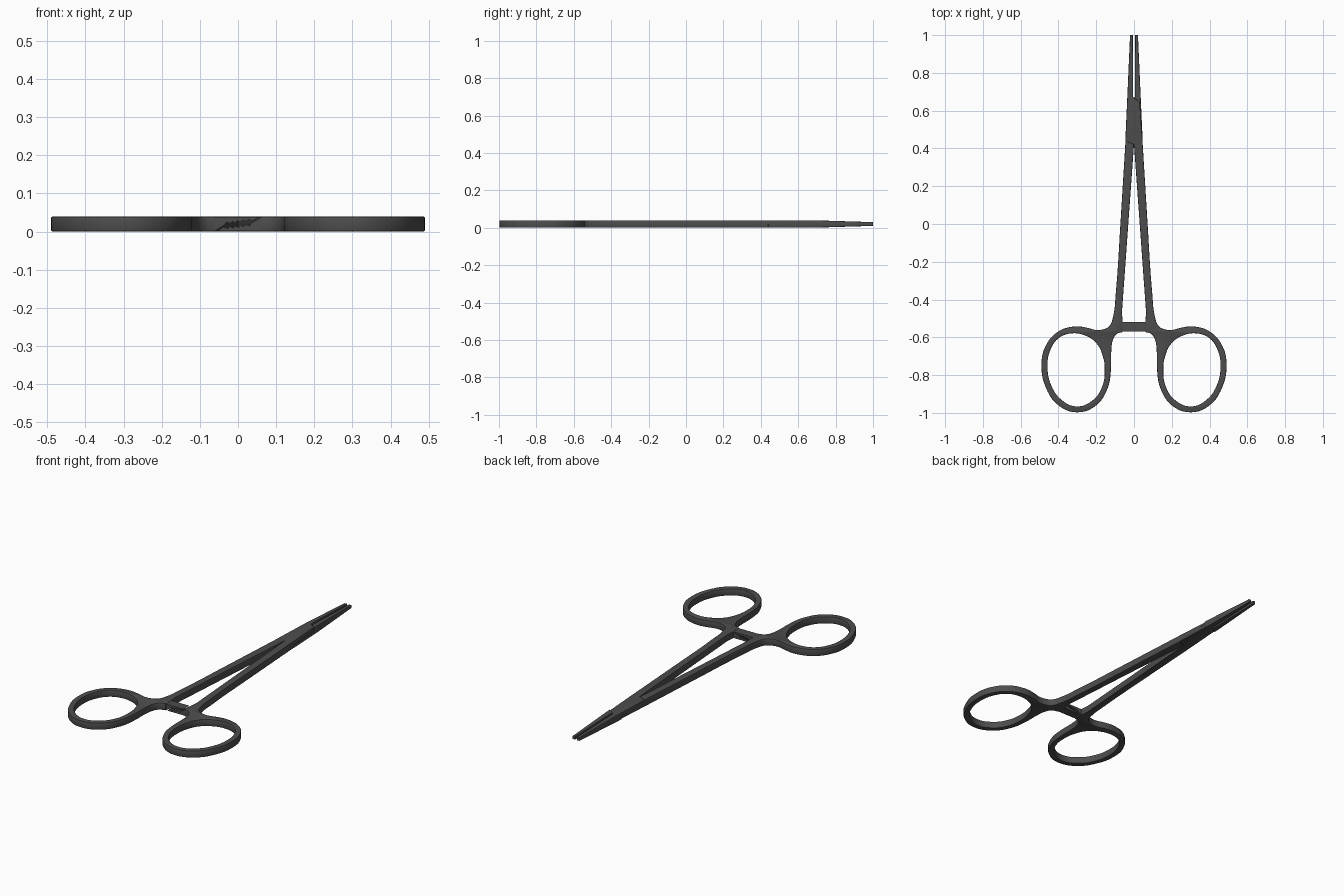
import bpy, bmesh, math

if "Cube" in bpy.data.objects:
    bpy.data.objects.remove(bpy.data.objects["Cube"])

T = 0.04      # overall thickness
MID = T / 2

steel = bpy.data.materials.new("dark_steel")
steel.diffuse_color = (0.075, 0.075, 0.075, 1)
steel.use_nodes = True
steel.node_tree.nodes["Principled BSDF"].inputs["Base Color"].default_value = steel.diffuse_color


def spline(curve, pts):
    """Closed bezier; a third value of 1 marks a sharp corner."""
    s = curve.splines.new('BEZIER')
    s.bezier_points.add(len(pts) - 1)
    for bp, p in zip(s.bezier_points, pts):
        bp.co = (p[0], p[1], 0)
        kind = 'VECTOR' if len(p) > 2 else 'AUTO'
        bp.handle_left_type = bp.handle_right_type = kind
    s.use_cyclic_u = True
    s.resolution_u = 5


def prism(name, pts, axis, a, b):
    """Extrude a polygon: axis 'z' takes xy points, axis 'y' takes xz points."""
    bm = bmesh.new()
    if axis == 'z':
        vs = [bm.verts.new((u, v, a)) for u, v in pts]
        move = (0, 0, b - a)
    else:
        vs = [bm.verts.new((u, a, v)) for u, v in pts]
        move = (0, b - a, 0)
    face = bm.faces.new(vs)
    out = bmesh.ops.extrude_face_region(bm, geom=[face])
    moved = [g for g in out['geom'] if isinstance(g, bmesh.types.BMVert)]
    bmesh.ops.translate(bm, verts=moved, vec=move)
    bmesh.ops.recalc_face_normals(bm, faces=bm.faces)
    me = bpy.data.meshes.new(name)
    bm.to_mesh(me)
    bm.free()
    ob = bpy.data.objects.new(name, me)
    bpy.context.collection.objects.link(ob)
    return ob


def activate(ob):
    bpy.ops.object.select_all(action='DESELECT')
    ob.select_set(True)
    bpy.context.view_layer.objects.active = ob


# One half: finger ring, shank, crossing lap and jaw in a single outline
outer = [
    (0, 0.42, 1), (0.064, -0.47, 1), (0.06, -0.515, 1), (0.06, -0.572, 1),
    (0.092, -0.583), (0.112, -0.615), (0.12, -0.67), (0.122, -0.77),
    (0.14, -0.87), (0.20, -0.96), (0.30, -0.997), (0.40, -0.96),
    (0.467, -0.865), (0.49, -0.75), (0.47, -0.65), (0.405, -0.572),
    (0.31, -0.542), (0.25, -0.549), (0.20, -0.561), (0.16, -0.557),
    (0.13, -0.54), (0.113, -0.50), (0.096, -0.36), (0.072, 0.0, 1),
    (0.045, 0.44, 1), (0.031, 0.645, 1), (-0.004, 0.672, 1),
    (-0.006, 1.0, 1), (-0.021, 1.0, 1), (-0.036, 0.66, 1), (-0.046, 0.44, 1),
]
hole = [
    (0.155, -0.78), (0.165, -0.70), (0.20, -0.63), (0.26, -0.59),
    (0.33, -0.579), (0.40, -0.605), (0.444, -0.67), (0.458, -0.75),
    (0.44, -0.85), (0.385, -0.93), (0.30, -0.966), (0.215, -0.93),
    (0.168, -0.86),
]
BEV = 0.004
cu = bpy.data.curves.new("right_arm", 'CURVE')
cu.dimensions = '2D'
cu.fill_mode = 'BOTH'
cu.extrude = MID - BEV
cu.bevel_depth = BEV
cu.bevel_resolution = 1
cu.offset = -BEV
spline(cu, outer)
spline(cu, hole)
arm = bpy.data.objects.new("right_arm", cu)
bpy.context.collection.objects.link(arm)
activate(arm)
bpy.ops.object.convert(target='MESH')
arm = bpy.context.view_layer.objects.active

# Thin the jaw towards its tip
bm = bmesh.new()
bm.from_mesh(arm.data)
bmesh.ops.remove_doubles(bm, verts=bm.verts, dist=0.00005)
bmesh.ops.bisect_plane(bm, geom=bm.verts[:] + bm.edges[:] + bm.faces[:],
                       plane_co=(0, 0.68, 0), plane_no=(0, 1, 0))
for v in bm.verts:
    if v.co.y > 0.68:
        v.co.z *= 1 - 0.5 * (v.co.y - 0.68) / 0.32
    v.co.z += MID
bmesh.ops.recalc_face_normals(bm, faces=bm.faces)
bm.to_mesh(arm.data)
bm.free()

# Half-lap recess where the other arm crosses underneath
cutter = prism("lap_cutter", [(0, 0.42), (0.07, 0.451), (0.07, 0.70), (0, 0.67),
                              (-0.07, 0.612), (-0.07, 0.389)], 'z', -0.02, MID)
cutter.hide_render = True
mod = arm.modifiers.new("lap", 'BOOLEAN')
mod.operation = 'DIFFERENCE'
mod.solver = 'EXACT'
mod.object = cutter
activate(arm)
bpy.ops.object.modifier_apply(modifier=mod.name)
bpy.data.objects.remove(cutter)
bpy.ops.object.shade_smooth_by_angle(angle=math.radians(30))

# Ratchet catch: low bar with sawteeth reaching across to the other arm
profile = [(0.075, 0.002), (0.075, 0.038), (0.06, 0.038), (0.035, 0.022)]
for i in range(5):
    x = 0.03 - 0.014 * i
    z = 0.018 - 0.0018 * i
    profile += [(x, z - 0.003), (x - 0.012, z + 0.002)]
profile += [(-0.045, 0.008), (-0.052, 0.002)]
catch = prism("right_ratchet", profile, 'y', -0.57, -0.518)

# The second half is the first turned over about the long axis
for ob, name in ((arm, "left_arm"), (catch, "left_ratchet")):
    ob.data.materials.clear()
    ob.data.materials.append(steel)
    twin = ob.copy()
    twin.name = name
    twin.location = (0, 0, T)
    twin.rotation_euler = (0, math.pi, 0)
    bpy.context.collection.objects.link(twin)
